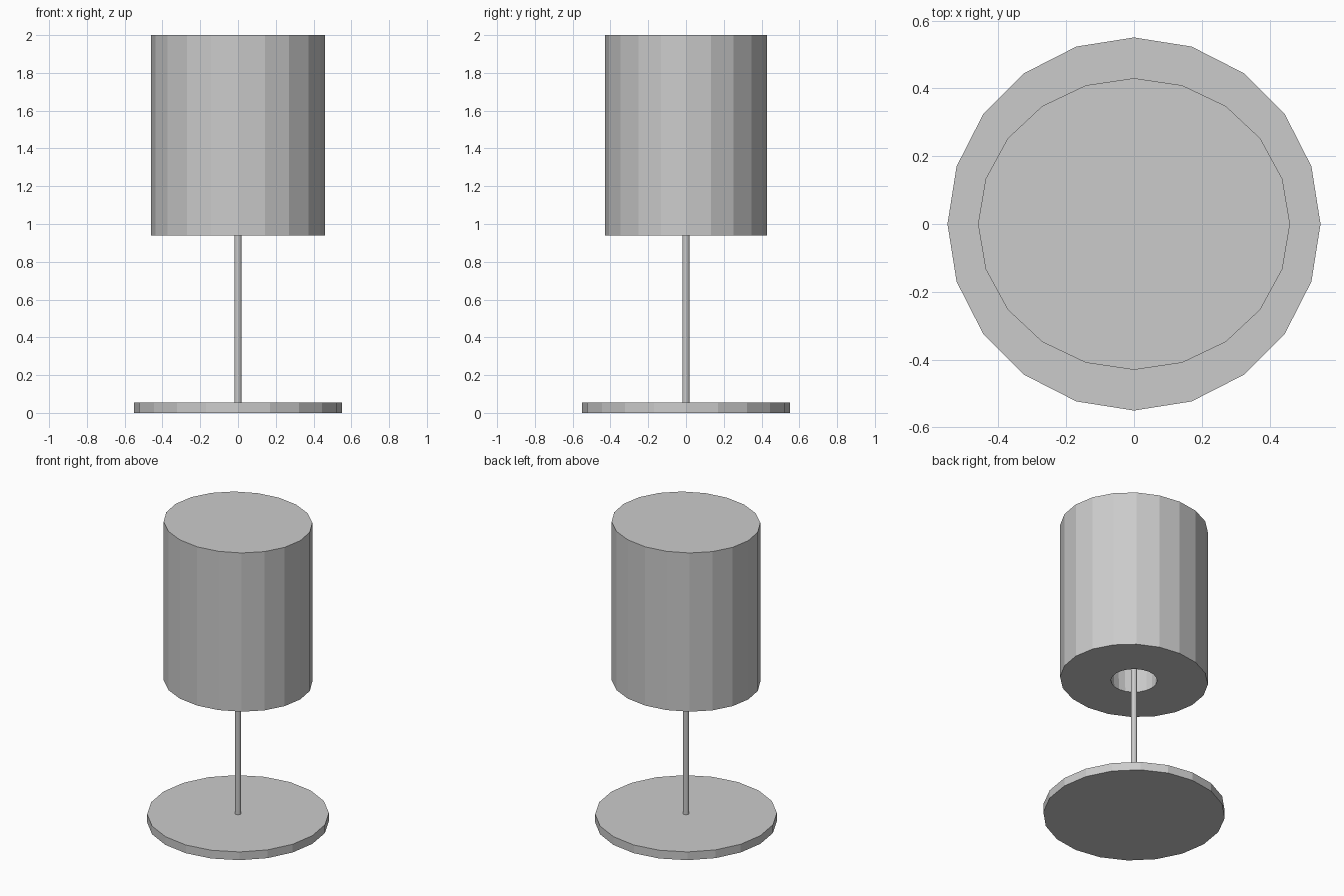
import bpy, bmesh
from math import sin, cos, tau

if "Cube" in bpy.data.objects:
    bpy.data.objects.remove(bpy.data.objects["Cube"])


def lathe(name, rings, sides):
    """Closed flat-shaded solid from (x radius, y radius, z) rings, capped at both ends."""
    bm = bmesh.new()
    loops = [[bm.verts.new((rx * cos(tau * i / sides), ry * sin(tau * i / sides), z))
              for i in range(sides)] for rx, ry, z in rings]
    for a, b in zip(loops, loops[1:]):
        for i in range(sides):
            j = (i + 1) % sides
            bm.faces.new((a[i], a[j], b[j], b[i]))
    bm.faces.new(loops[0])
    bm.faces.new(loops[-1])
    bmesh.ops.recalc_face_normals(bm, faces=bm.faces)
    mesh = bpy.data.meshes.new(name)
    bm.to_mesh(mesh)
    bm.free()
    obj = bpy.data.objects.new(name, mesh)
    bpy.context.collection.objects.link(obj)
    return obj


# Flat round foot
lathe("base", [(0.55, 0.55, 0), (0.55, 0.55, 0.055)], 20)

# Thin stem, running up into the shade's cavity
lathe("pole", [(0.018, 0.018, 0.05), (0.018, 0.018, 1.8)], 12)

# Slightly oval shade: closed top, outer wall, underside, then the inner cavity
lathe("shade", [(0.46, 0.43, 2.0), (0.46, 0.43, 0.94),
                (0.14, 0.14, 0.94), (0.18, 0.18, 1.8)], 20)
